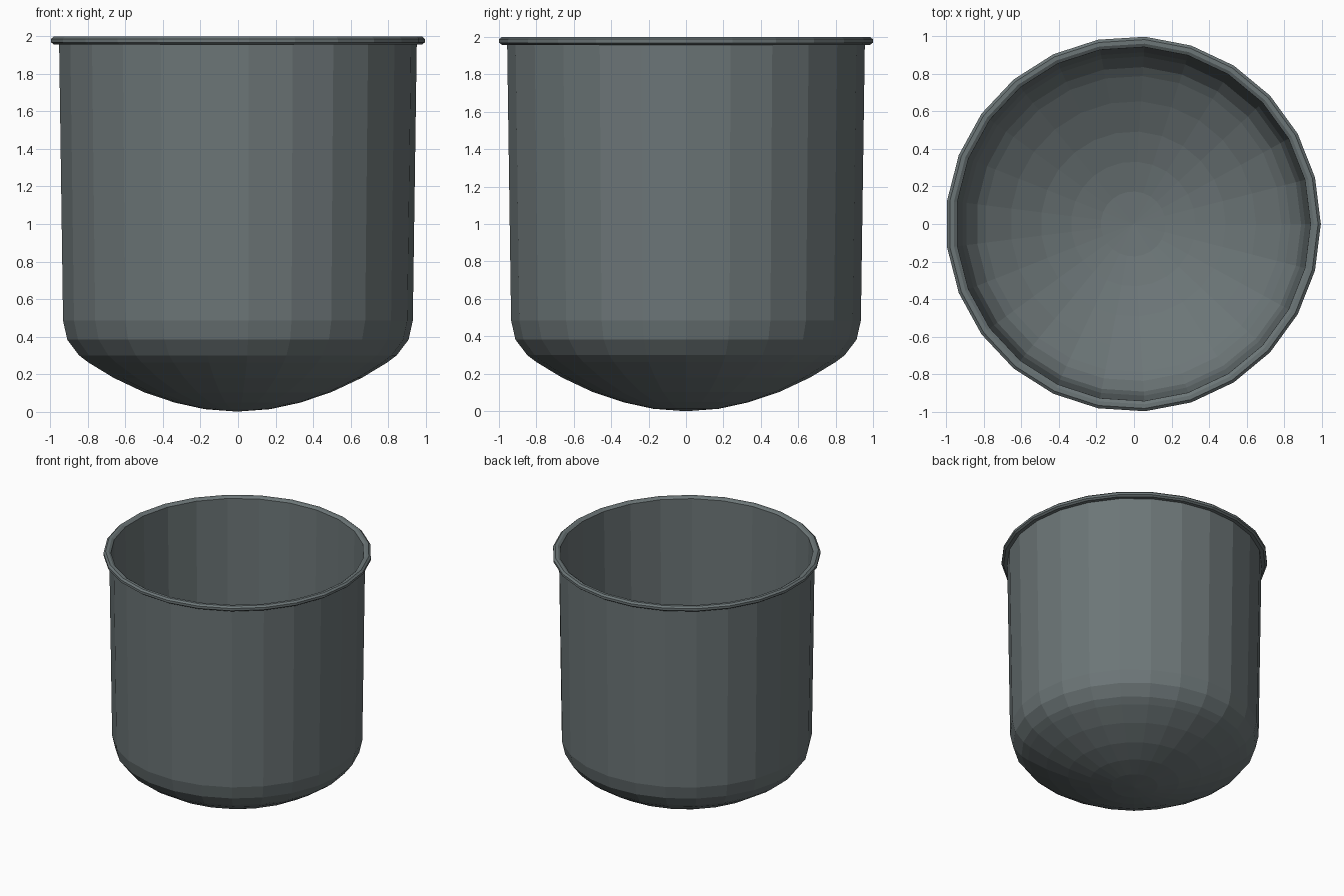
import bpy, bmesh, math

if "Cube" in bpy.data.objects:
    bpy.data.objects.remove(bpy.data.objects["Cube"])

SIDES = 25

# Half-profile (radius, height): outer bowl and wall, rolled rim, inner wall and bowl
outer = [(0.175, 0.013), (0.336, 0.048), (0.50, 0.103), (0.664, 0.18),
         (0.80, 0.262), (0.85, 0.30), (0.913, 0.383), (0.936, 0.485), (0.957, 1.957)]
rim = [(0.985, 1.957), (1.0, 1.968), (1.0, 1.987), (0.985, 2.0),
       (0.963, 2.0), (0.945, 1.988)]
inner = [(0.917, 0.487), (0.895, 0.396), (0.838, 0.318), (0.79, 0.28),
         (0.655, 0.199), (0.493, 0.122), (0.332, 0.068), (0.173, 0.033)]


def lathe(name, profile, bottom, top, shift):
    """Revolve a profile with a pole at each end."""
    bm = bmesh.new()
    rings = []
    for r, z in profile:
        rings.append([bm.verts.new((r * math.cos(2 * math.pi * i / SIDES) + shift,
                                    r * math.sin(2 * math.pi * i / SIDES), z))
                      for i in range(SIDES)])
    first = bm.verts.new((shift, 0, bottom))
    last = bm.verts.new((shift, 0, top))
    for i in range(SIDES):
        j = (i + 1) % SIDES
        for a, b in zip(rings, rings[1:]):
            bm.faces.new((a[i], a[j], b[j], b[i]))
        bm.faces.new((first, rings[0][j], rings[0][i]))
        bm.faces.new((last, rings[-1][i], rings[-1][j]))
    bmesh.ops.recalc_face_normals(bm, faces=bm.faces)
    mesh = bpy.data.meshes.new(name)
    bm.to_mesh(mesh)
    bm.free()
    obj = bpy.data.objects.new(name, mesh)
    bpy.context.collection.objects.link(obj)
    return obj


# Round-bottomed pot; the odd side count needs a tiny shift to centre its bounds
pot = lathe("round_bottom_pot", outer + rim + inner, 0.0, 0.02, -0.004)

# Dark grey-green metal
metal = bpy.data.materials.new("dark_metal")
metal.diffuse_color = (0.15, 0.18, 0.185, 1)
metal.use_nodes = True
metal.node_tree.nodes["Principled BSDF"].inputs["Base Color"].default_value = metal.diffuse_color
pot.data.materials.append(metal)
